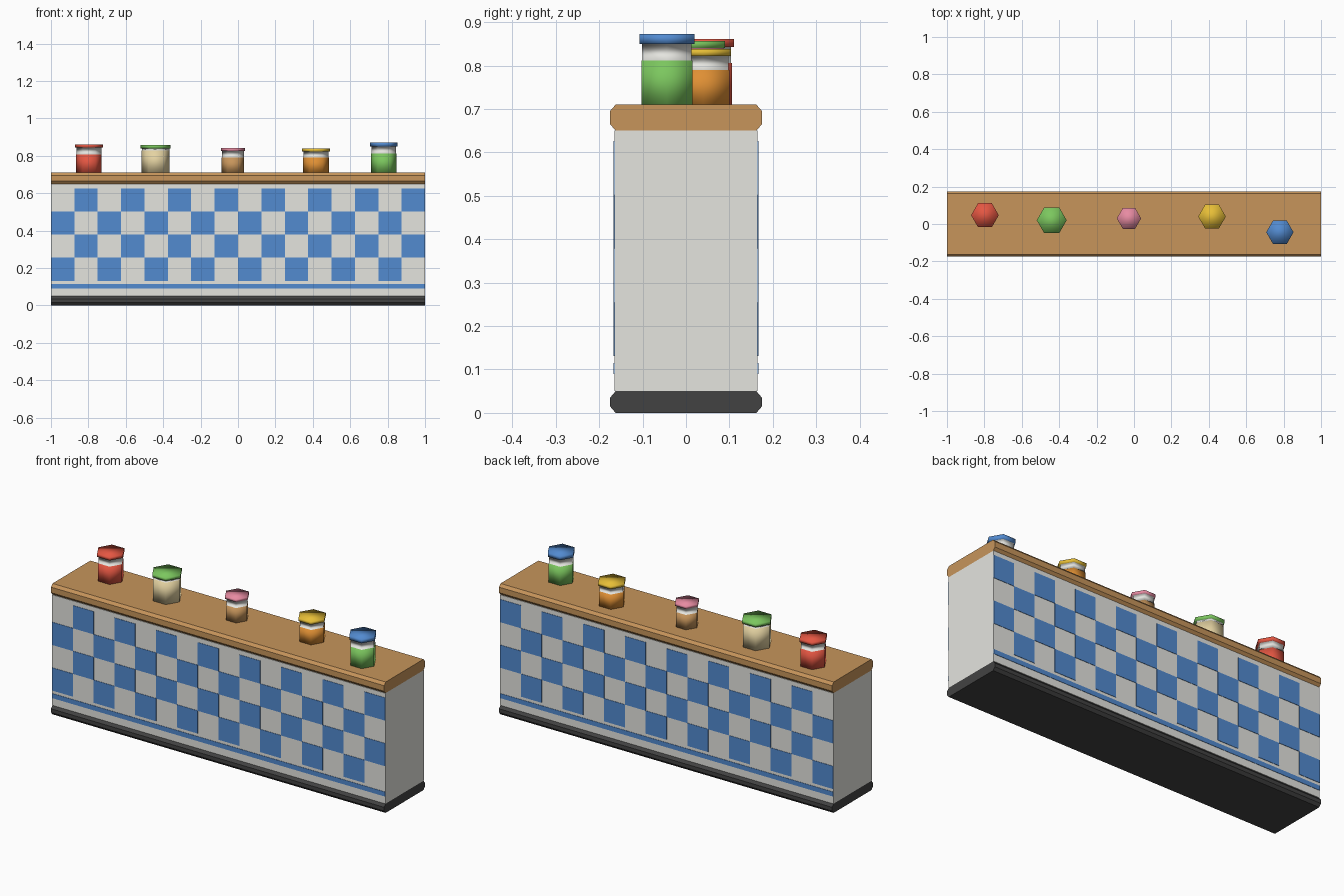
import bpy, bmesh, math

if "Cube" in bpy.data.objects:
    bpy.data.objects.remove(bpy.data.objects["Cube"])


def mat(name, r, g, b):
    m = bpy.data.materials.new(name)
    m.diffuse_color = (r, g, b, 1)
    m.use_nodes = True
    m.node_tree.nodes["Principled BSDF"].inputs["Base Color"].default_value = m.diffuse_color
    return m


WHITE = mat("white", .78, .78, .74)
BLUE = mat("blue", .085, .256, .63)
WOOD = mat("wood", .57, .30, .105)
DARK = mat("charcoal", .055, .055, .055)
RED = mat("red", .78, .094, .055)
GREEN = mat("green", .20, .57, .113)
PINK = mat("pink", .93, .30, .42)
YELLOW = mat("yellow", .88, .57, .042)
ORANGE = mat("orange", .74, .276, .034)
CREAM = mat("cream", .78, .65, .36)


def finish(name, bm, mats):
    bmesh.ops.recalc_face_normals(bm, faces=bm.faces)
    me = bpy.data.meshes.new(name)
    bm.to_mesh(me)
    bm.free()
    for m in mats:
        me.materials.append(m)
    ob = bpy.data.objects.new(name, me)
    bpy.context.collection.objects.link(ob)
    return ob


def add_box(bm, x0, x1, y0, y1, z0, z1):
    v = [bm.verts.new((x, y, z)) for x in (x0, x1) for y in (y0, y1) for z in (z0, z1)]
    for f in ((0, 1, 3, 2), (4, 6, 7, 5), (0, 4, 5, 1), (2, 3, 7, 6), (0, 2, 6, 4), (1, 5, 7, 3)):
        bm.faces.new([v[i] for i in f])


def slab(name, z0, z1, m, w=.175, cy=.013, cz=.015):
    """Full-length board with chamfered long edges."""
    half = [(w - cy, z0), (w, z0 + cz), (w, z1 - cz), (w - cy, z1)]
    prof = half + [(-y, z) for y, z in reversed(half)]
    bm = bmesh.new()
    a, b = ([bm.verts.new((x, y, z)) for y, z in prof] for x in (-1, 1))
    bm.faces.new(a)
    bm.faces.new(b)
    for i in range(8):
        j = (i + 1) % 8
        bm.faces.new((a[i], a[j], b[j], b[i]))
    finish(name, bm, [m])


# Plinth, body and worktop
slab("plinth", 0, .05, DARK)
slab("worktop", .65, .71, WOOD)
bm = bmesh.new()
add_box(bm, -1, 1, -.165, .165, .05, .65)
finish("counter_body", bm, [WHITE])

# Checker tiles and stripe, same pattern on front and back
for side, s in (("front", -1), ("back", 1)):
    y0, y1 = sorted((s * .1645, s * .167))
    bm = bmesh.new()
    for row in range(4):
        for col in range(row % 2, 16, 2):
            x, z = -1 + col * .125, .131 + row * .1237
            add_box(bm, x, x + .125, y0, y1, z, z + .1237)
    finish(side + "_checks", bm, [BLUE])
    bm = bmesh.new()
    add_box(bm, -1, 1, y0, y1, .09, .115)
    finish(side + "_stripe", bm, [BLUE])


def jar(name, x, y, r, lid_r, fill_top, lid_z, top, fill, lid):
    """Six-sided jar: filling, clear neck and lid, coloured by ring."""
    neck = r * .97
    prof = [(r, .71), (r, fill_top), (neck, fill_top), (neck, lid_z),
            (lid_r, lid_z), (lid_r, top)]
    slots = [0, 0, 1, 2, 2]
    bm = bmesh.new()
    rings = [[bm.verts.new((x + q * math.cos(k * math.pi / 3),
                            y + q * math.sin(k * math.pi / 3), z))
              for k in range(6)] for q, z in prof]
    for i, slot in enumerate(slots):
        for k in range(6):
            j = (k + 1) % 6
            f = bm.faces.new((rings[i][k], rings[i][j], rings[i + 1][j], rings[i + 1][k]))
            f.material_index = slot
    bm.faces.new(rings[0])
    bm.faces.new(rings[-1]).material_index = 2
    for f in bm.faces:
        f.smooth = True
    finish(name, bm, [fill, WHITE, lid])


# Row of jars on the worktop
jar("red_jar", -.797, .047, .068, .074, .806, .843, .861, RED, RED)
jar("cream_jar", -.44, .02, .075, .08, .828, .84, .857, CREAM, GREEN)
jar("brown_jar", -.027, .03, .060, .065, .79, .826, .84, WOOD, PINK)
jar("orange_jar", .417, .04, .069, .074, .79, .822, .838, ORANGE, YELLOW)
jar("green_jar", .78, -.044, .068, .073, .811, .85, .872, GREEN, BLUE)
